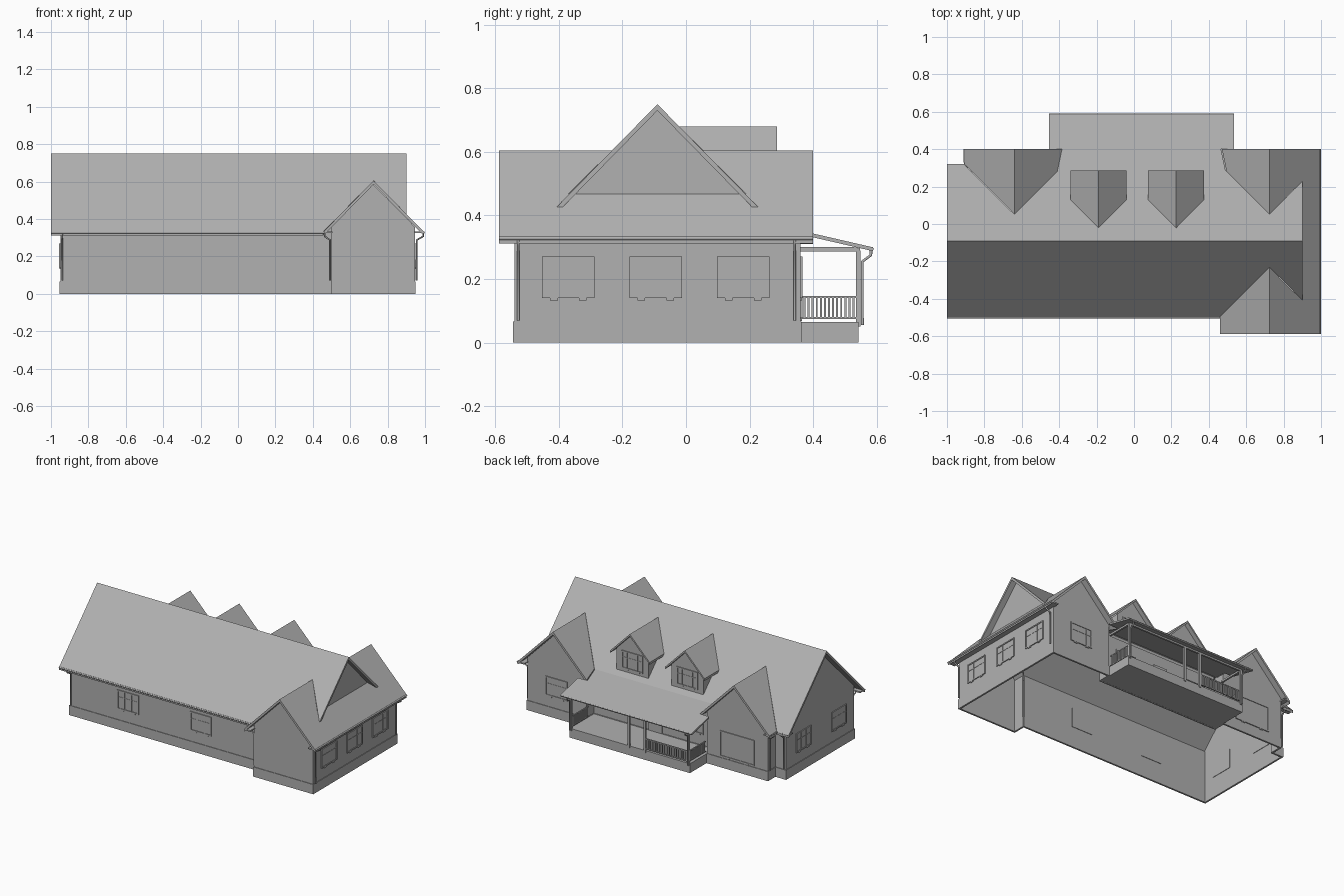
import bpy, bmesh
from mathutils import Vector

if "Cube" in bpy.data.objects:
    bpy.data.objects.remove(bpy.data.objects["Cube"])

S = 1.02            # roof pitch
parts = {}
grey = bpy.data.materials.new('grey')
grey.diffuse_color = (.44, .44, .44, 1)
grey.use_nodes = True
grey.node_tree.nodes["Principled BSDF"].inputs["Base Color"].default_value = grey.diffuse_color


def prism(name, pts, vec):
    """Extrude a planar outline along vec into the named part."""
    bm = parts.setdefault(name, bmesh.new())
    a = [bm.verts.new(p) for p in pts]
    b = [bm.verts.new(Vector(p) + Vector(vec)) for p in pts]
    n = len(a)
    faces = [bm.faces.new(a), bm.faces.new(b[::-1])]
    for i in range(n):
        j = (i + 1) % n
        faces.append(bm.faces.new((a[j], a[i], b[i], b[j])))
    bmesh.ops.recalc_face_normals(bm, faces=faces)


def box(name, x0, x1, y0, y1, z0, z1):
    prism(name, [(x0, y0, z0), (x1, y0, z0), (x1, y1, z0), (x0, y1, z0)], (0, 0, z1 - z0))


def roof(name, outline, height, t=0.02):
    prism(name, [(x, y, height(x, y)) for x, y in outline], (0, 0, -t))


def pipe(name, pts, r):
    cu = bpy.data.curves.new(name, 'CURVE')
    cu.dimensions = '3D'
    cu.bevel_depth, cu.bevel_resolution, cu.use_fill_caps = r, 1, True
    cu.materials.append(grey)
    sp = cu.splines.new('POLY')
    sp.points.add(len(pts) - 1)
    for p, q in zip(sp.points, pts):
        p.co = (*q, 1)
    bpy.context.collection.objects.link(bpy.data.objects.new(name, cu))


def main_z(x, y):
    return 0.75 - abs(y + 0.09) * S


def ridge_z(cx, top):
    return lambda x, y: top - abs(x - cx) * S


def window(c, along, out, w, z0, z1, cols=2, rows=2):
    """Framed window centred at c=(x, y) on a wall."""
    c, u, o = Vector((*c, 0)), Vector((*along, 0)), Vector((*out, 0))

    def slab(name, a, b, lo, hi, d, back=0.004):
        p, q = c + u * a - o * back, c + u * b - o * back
        up, dn = Vector((0, 0, hi)), Vector((0, 0, lo))
        prism(name, [p + dn, q + dn, q + up, p + up], o * (d + back))
    h = w / 2
    slab('window_glass', -h, h, z0, z1, 0.002, 0.011)
    for a, b, lo, hi in ((-h, h, z0, z0 + .008), (-h, h, z1 - .008, z1),
                         (-h, -h + .008, z0, z1), (h - .008, h, z0, z1)):
        slab('window_frames', a, b, lo, hi, 0.006)
    for i in range(1, cols):
        m = -h + w * i / cols
        slab('window_bars', m - .002, m + .002, z0, z1, 0.004)
    for i in range(1, rows):
        m = z0 + (z1 - z0) * 0.64
        slab('window_bars', -h, h, m - .002, m + .002, 0.004)
    for s in (-1, 1):
        slab('sill_brackets', s * h * .55 - .012, s * h * .55 + .012, z0 - .007, z0, 0.005)


# Outer walls and plinth, with gable peaks on four sides
foot = [(-.95, -.455), (.5, -.455), (.5, -.54), (.945, -.54), (.945, .36), (.5, .36),
        (.5, .28), (-.41, .28), (-.41, .36), (-.87, .36), (-.87, .28), (-.95, .28)]
peaks = {2: .585, 4: .585, 8: .585, 11: .73}
for i, (px, py) in enumerate(foot):
    qx, qy = foot[(i + 1) % len(foot)]
    d = Vector((qx - px, qy - py, 0)).normalized()
    out = Vector((d.y, -d.x, 0))
    pts = [(px, py, .06), (qx, qy, .06), (qx, qy, .358)]
    if i in peaks:
        pts.append(((px + qx) / 2, (py + qy) / 2, peaks[i]))
    prism('walls', pts + [(px, py, .358)], out * -0.008)
    a, b = Vector((px, py, 0)) - d * .004, Vector((qx, qy, 0)) + d * .004
    prism('plinth', [a + out * .004, b + out * .004, b - out * .008, a - out * .008], (0, 0, .066))
prism('side_gable_wall', [(.86, -.38, .455), (.86, .2, .455), (.86, -.09, .735)], (-.008, 0, 0))

# Main roof, cut along the valleys of the cross wings
roof('main_roof', [(-1, -.5), (.455, -.5), (.725, -.232), (.9, -.407), (.9, -.09), (-1, -.09)], main_z)
roof('main_roof', [(-1, -.09), (.9, -.09), (.9, .227), (.725, .052), (.455, .32), (-.37, .32),
                   (-.64, .052), (-.91, .32), (-1, .32)], main_z)

# Cross wing roofs
rw, lw = ridge_z(.725, .605), ridge_z(-.64, .605)
roof('right_wing_roof', [(.46, -.588), (.725, -.588), (.725, -.232), (.46, -.497)], rw)
roof('right_wing_roof', [(.725, -.588), (.993, -.588), (.993, .4), (.725, .4), (.725, .052),
                         (.86, .19), (.86, -.37), (.725, -.232)], rw)
roof('right_wing_roof', [(.725, .4), (.47, .4), (.495, .282), (.725, .052)], rw)
roof('left_wing_roof', [(-.64, .4), (-.91, .4), (-.91, .322), (-.64, .052)], lw)
roof('left_wing_roof', [(-.64, .4), (-.64, .052), (-.41, .282), (-.385, .4)], lw)

# Boxed eaves
for e in ((-1, .46, -.5, -.45), (.462, .505, -.588, -.45), (.94, .992, -.588, .4),
          (-.91, -.865, .3, .4), (-1, -.9, .275, .318)):
    box('soffits', *e, .324, .333)

# Dormers with cheeks and windows
for cx in (-.19, .225):
    dz = ridge_z(cx, .68)
    for s in (-1, 1):
        roof('dormer_roofs', [(cx, .286), (cx + s * .15, .286), (cx + s * .15, .13), (cx, -.021)], dz, .015)
        prism('dormer_cheeks', [(cx + s * .12, .255, .395), (cx + s * .12, .255, .55),
                                (cx + s * .12, .1, .55)], (-s * .008, 0, 0))
    prism('dormer_fronts', [(cx - .12, .255, .395), (cx + .12, .255, .395), (cx + .12, .255, .548),
                            (cx, .255, .67), (cx - .12, .255, .548)], (0, -.008, 0))
    window((cx, .255), (1, 0), (0, 1), .16, .42, .54, 4)

# Windows and doors
for y in (-.37, -.095, .18):
    window((.945, y), (0, 1), (1, 0), .165, .14, .27, 3)
for x in (-.51, .04):
    window((x, -.455), (1, 0), (0, -1), .16, .14, .27, 3)
for y in (-.29, .09):
    window((-.95, y), (0, 1), (-1, 0), .16, .14, .27, 3)
window((.725, .36), (1, 0), (0, 1), .165, .14, .27, 4)
window((-.64, .36), (1, 0), (0, 1), .26, .075, .25, 1, 1)
for x in (.3, -.25):
    window((x, .28), (1, 0), (0, 1), .16, .14, .27, 3)
box('front_door', -.02, .08, .27, .288, .066, .27)

# Porch: deck, roof, beams, posts
box('porch_deck', -.41, .5, .285, .543, 0, .064)
roof('porch_roof', [(-.455, .588), (.535, .588), (.535, .4), (.465, .4), (.49, .282),
                    (-.41, .282), (-.385, .4), (-.455, .4)], lambda x, y: .343 - (y - .4) * .23, .012)
box('porch_beams', -.405, .495, .535, .547, .286, .297)
for x in (-.4, .49):
    box('porch_beams', x - .006, x + .006, .36, .54, .287, .3)
for x in (-.398, -.07, .05, .488):
    box('porch_posts', x - .007, x + .007, .535, .549, .05, .29)


# Railings with balusters
def railing(p, q):
    p, q = Vector((*p, 0)), Vector((*q, 0))
    d = (q - p).normalized()
    n = Vector((d.y, -d.x, 0)) * .004
    for z0, z1 in ((.074, .08), (.14, .147)):
        prism('railings', [v + Vector((0, 0, z0)) for v in (p - n, q - n, q + n, p + n)], (0, 0, z1 - z0))
    count = round((q - p).length / .013)
    for i in range(1, count):
        c = p.lerp(q, i / count)
        box('balusters', c.x - .003, c.x + .003, c.y - .003, c.y + .003, .08, .14)


railing((-.398, .54), (-.07, .54))
railing((-.398, .36), (-.398, .54))
railing((.488, .36), (.488, .54))

# Gutters and downpipes
for g in ([(-1, -.5, .328), (.46, -.5, .328)], [(.993, -.588, .328), (.993, .4, .328)],
          [(-1, .316, .328), (-.91, .316, .328)], [(-.906, .33, .328), (-.906, .4, .328)],
          [(.465, -.588, .328), (.465, -.5, .328)], [(-.455, .585, .295), (.535, .585, .295)]):
    pipe('gutter', g, .006)
for top, (x, y), low in (((-.94, -.498, .322), (-.94, -.462), .07), ((.99, -.528, .322), (.955, -.528), .07),
                         ((.99, .342, .322), (.955, .342), .07), ((.464, -.53, .322), (.492, -.53), .07),
                         ((-.94, .314, .322), (-.94, .289), .07), ((-.906, .345, .322), (-.878, .345), .07),
                         ((.49, .582, .29), (.49, .555), .055), ((-.4, .582, .29), (-.4, .555), .055)):
    pipe('downpipe', [top, (top[0], top[1], top[2] - .015), (x, y, top[2] - .035), (x, y, low)], .005)

# Turn the collected parts into objects
for name, bm in parts.items():
    me = bpy.data.meshes.new(name)
    bm.to_mesh(me)
    bm.free()
    me.materials.append(grey)
    bpy.context.collection.objects.link(bpy.data.objects.new(name, me))
